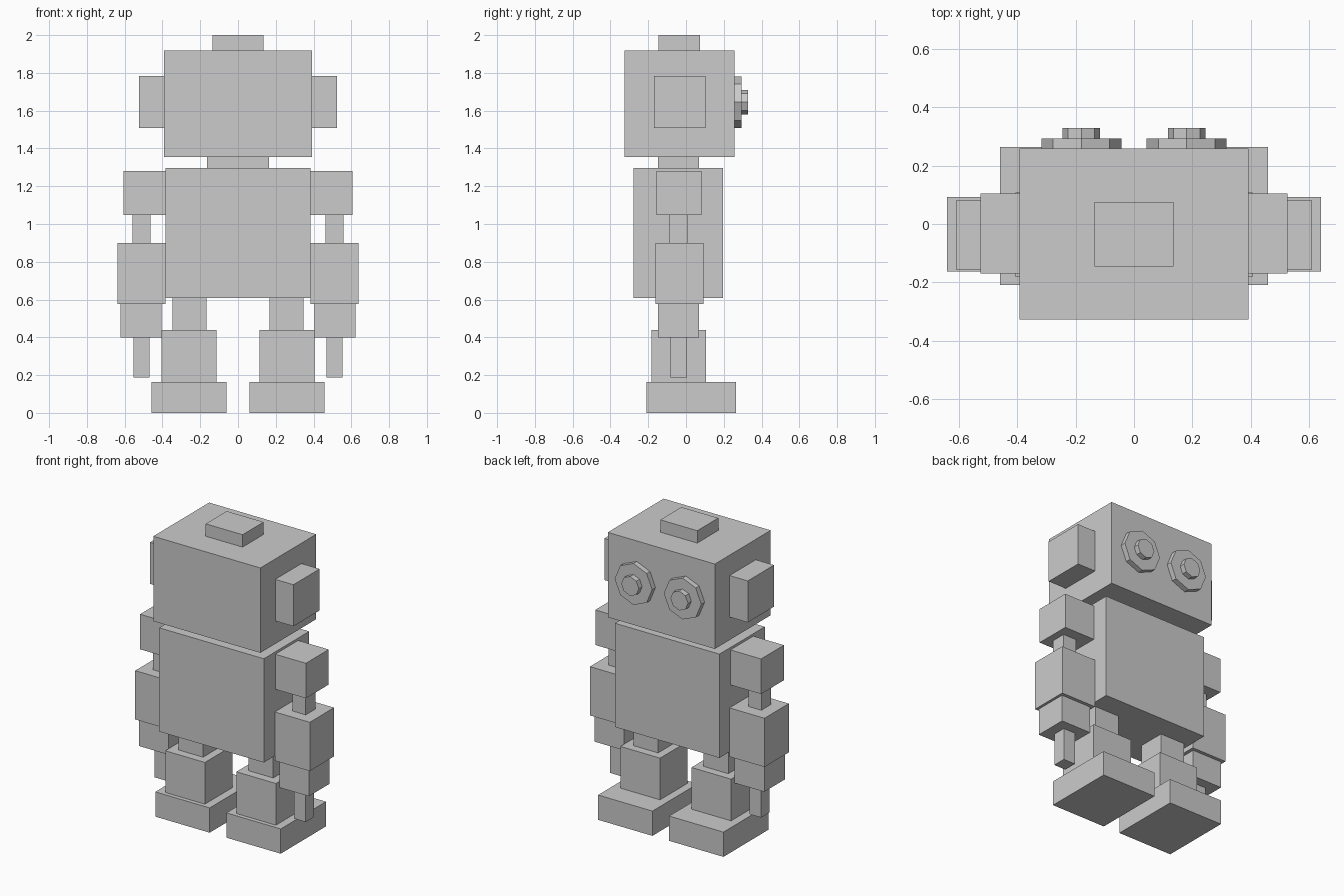
import bpy
import math

cube = bpy.data.objects.get("Cube")
if cube:
    bpy.data.objects.remove(cube, do_unlink=True)

# One plain grey for the whole figure
grey = bpy.data.materials.new("light_grey")
grey.use_nodes = True
grey.diffuse_color = (0.6, 0.6, 0.6, 1)
grey.node_tree.nodes["Principled BSDF"].inputs["Base Color"].default_value = grey.diffuse_color


def finish(name):
    obj = bpy.context.object
    obj.name = name
    obj.data.materials.append(grey)
    bpy.ops.object.transform_apply(location=True, rotation=True, scale=True)


def box(name, xs, ys, zs):
    """Box spanning the given low and high limits on each axis."""
    spans = (xs, ys, zs)
    bpy.ops.mesh.primitive_cube_add(size=1, location=[sum(s) / 2 for s in spans])
    bpy.context.object.scale = [s[1] - s[0] for s in spans]
    finish(name)


def pair(name, xs, ys, zs):
    """Matching left (+x) and right (-x) boxes."""
    box("left_" + name, xs, ys, zs)
    box("right_" + name, (-xs[1], -xs[0]), ys, zs)


def eye_disc(name, x, radius, ys):
    """Eight-sided disc facing along y, with corners on the axes."""
    bpy.ops.mesh.primitive_cylinder_add(
        vertices=8, radius=radius, depth=ys[1] - ys[0],
        location=(x, sum(ys) / 2, 1.645), rotation=(math.pi / 2, 0, 0))
    finish(name)


# Head and trunk
box("head_cap", (-0.135, 0.135), (-0.145, 0.075), (1.918, 2.0))
box("head", (-0.392, 0.392), (-0.326, 0.258), (1.356, 1.918))
box("neck", (-0.163, 0.163), (-0.147, 0.07), (1.296, 1.356))
box("torso", (-0.383, 0.383), (-0.277, 0.197), (0.609, 1.296))
pair("ear", (0.392, 0.525), (-0.17, 0.104), (1.508, 1.783))

# Arms
pair("shoulder", (0.383, 0.607), (-0.157, 0.082), (1.048, 1.28))
pair("upper_arm", (0.463, 0.559), (-0.09, 0.01), (0.9, 1.048))
pair("forearm", (0.383, 0.639), (-0.162, 0.092), (0.577, 0.9))
pair("wrist", (0.405, 0.622), (-0.147, 0.07), (0.4, 0.577))
pair("hand", (0.468, 0.554), (-0.083, 0.006), (0.187, 0.4))

# Legs
pair("thigh", (0.167, 0.347), (-0.127, 0.053), (0.44, 0.609))
pair("shin", (0.115, 0.405), (-0.182, 0.107), (0.164, 0.44))
pair("foot", (0.061, 0.459), (-0.209, 0.264), (0, 0.164))

# Stepped octagonal eyes
for side, x in (("left", 0.18), ("right", -0.18)):
    eye_disc(side + "_eye_ring", x, 0.137, (0.258, 0.293))
    eye_disc(side + "_eye_pupil", x, 0.064, (0.293, 0.328))
